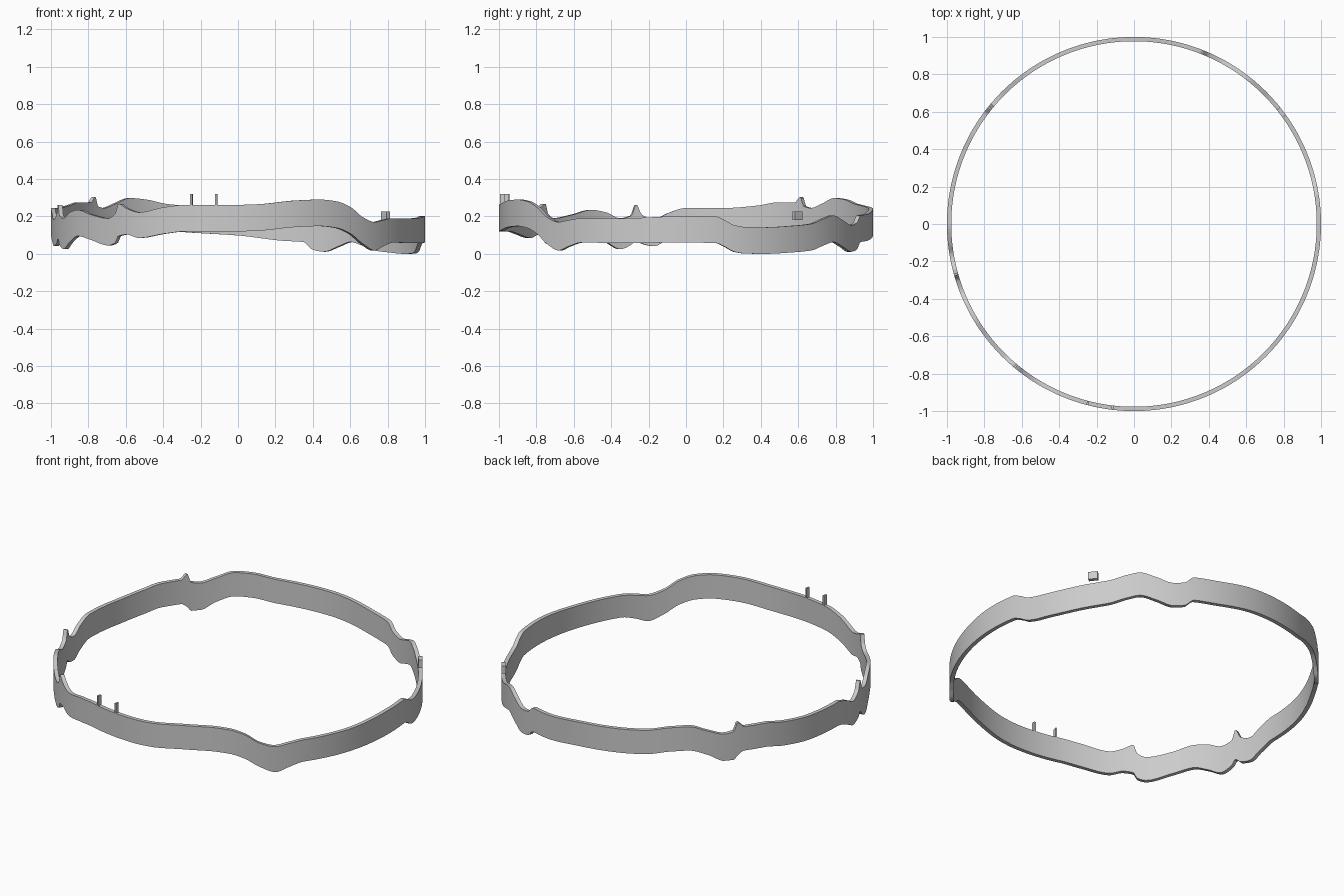
import bpy, bmesh, math

if "Cube" in bpy.data.objects:
    bpy.data.objects.remove(bpy.data.objects["Cube"])

R_OUT, R_IN, BAND = 1.0, 0.977, 0.142

# wavy upper edge: angle, top z, optional bottom z (default top - BAND)
EDGE = [
    (-90, .262), (-84, .265), (-72, .285), (-64, .29), (-58, .28), (-53, .25),
    (-48, .195), (-43, .17, .018), (-39, .18, .04), (-34, .19, .06), (-20, .19, .058),
    (0, .202), (9, .2), (12, .18), (15, .153), (19, .143), (25, .142), (35, .15),
    (42, .16), (48, .19), (52, .205), (57, .18), (62, .153), (66, .165), (69, .205),
    (76, .212), (90, .24), (106, .257), (113, .267), (120, .29), (126, .298),
    (132, .268), (137, .245, .085), (140, .255, .085), (141.3, .305, .11), (143.5, .275),
    (150, .275), (157, .258), (168, .245), (180, .245), (186, .215), (190, .183),
    (194, .21, .055), (195.8, .265, .08), (197.3, .205, .05), (201, .19, .025),
    (206, .222, .065), (211, .235, .095), (218, .21, .075), (226, .19, .045),
    (229, .215, .06), (230.2, .268, .095), (233.5, .242, .103), (238, .222, .085),
    (247, .25), (254, .262),
]
ANG = [e[0] for e in EDGE]
TOP = [e[1] for e in EDGE]
BOT = [e[2] if len(e) > 2 else e[1] - BAND for e in EDGE]


def sample(vals, deg):
    """Periodic monotone cubic interpolation."""
    n = len(ANG)

    def slope(i):
        h = (ANG[(i + 1) % n] - ANG[i % n]) % 360
        return (vals[(i + 1) % n] - vals[i % n]) / h

    def tangent(i):
        a, b = slope(i - 1), slope(i)
        return 0 if a * b <= 0 else 2 * a * b / (a + b)

    i = max(k for k in range(n) if ANG[k] <= deg)
    h = (ANG[(i + 1) % n] - ANG[i]) % 360
    t = (deg - ANG[i]) / h
    return (vals[i] * (2*t**3 - 3*t*t + 1) + vals[(i + 1) % n] * (3*t*t - 2*t**3)
            + h * (tangent(i) * (t**3 - 2*t*t + t) + tangent(i + 1) * (t**3 - t*t)))


def arc_strip(name, stations, closed):
    """Rectangular section swept round the z axis; stations are (deg, z0, z1)."""
    bm = bmesh.new()
    rings = []
    for deg, z0, z1 in stations:
        c, s = math.cos(math.radians(deg)), math.sin(math.radians(deg))
        rings.append([bm.verts.new((r * c, r * s, z)) for r, z in
                      ((R_OUT, z0), (R_OUT, z1), (R_IN, z1), (R_IN, z0))])
    n = len(rings)
    for i in range(n if closed else n - 1):
        a, b = rings[i], rings[(i + 1) % n]
        for k in range(4):
            m = (k + 1) % 4
            bm.faces.new((a[k], b[k], b[m], a[m]))
    if not closed:
        bm.faces.new(rings[0])
        bm.faces.new(rings[-1][::-1])
    bmesh.ops.recalc_face_normals(bm, faces=bm.faces)
    me = bpy.data.meshes.new(name)
    bm.to_mesh(me)
    bm.free()
    ob = bpy.data.objects.new(name, me)
    bpy.context.collection.objects.link(ob)
    bpy.ops.object.select_all(action='DESELECT')
    ob.select_set(True)
    bpy.context.view_layer.objects.active = ob
    bpy.ops.object.shade_smooth_by_angle(angle=math.radians(35))
    return ob


# wavy ring band
N = 720
degs = [-90 + 360 * i / N for i in range(N)]
arc_strip("wavy_band", [(d, max(0, sample(BOT, d)), sample(TOP, d)) for d in degs], True)

# thin upright pins on the front
for name, deg in (("pin_left", -104.5), ("pin_right", -96.7)):
    arc_strip(name, [(deg - .3, .255, .32), (deg + .3, .255, .32)], False)

# small block at the back right
arc_strip("small_block", [(35.6 + i, .18, .225) for i in range(4)], False)
